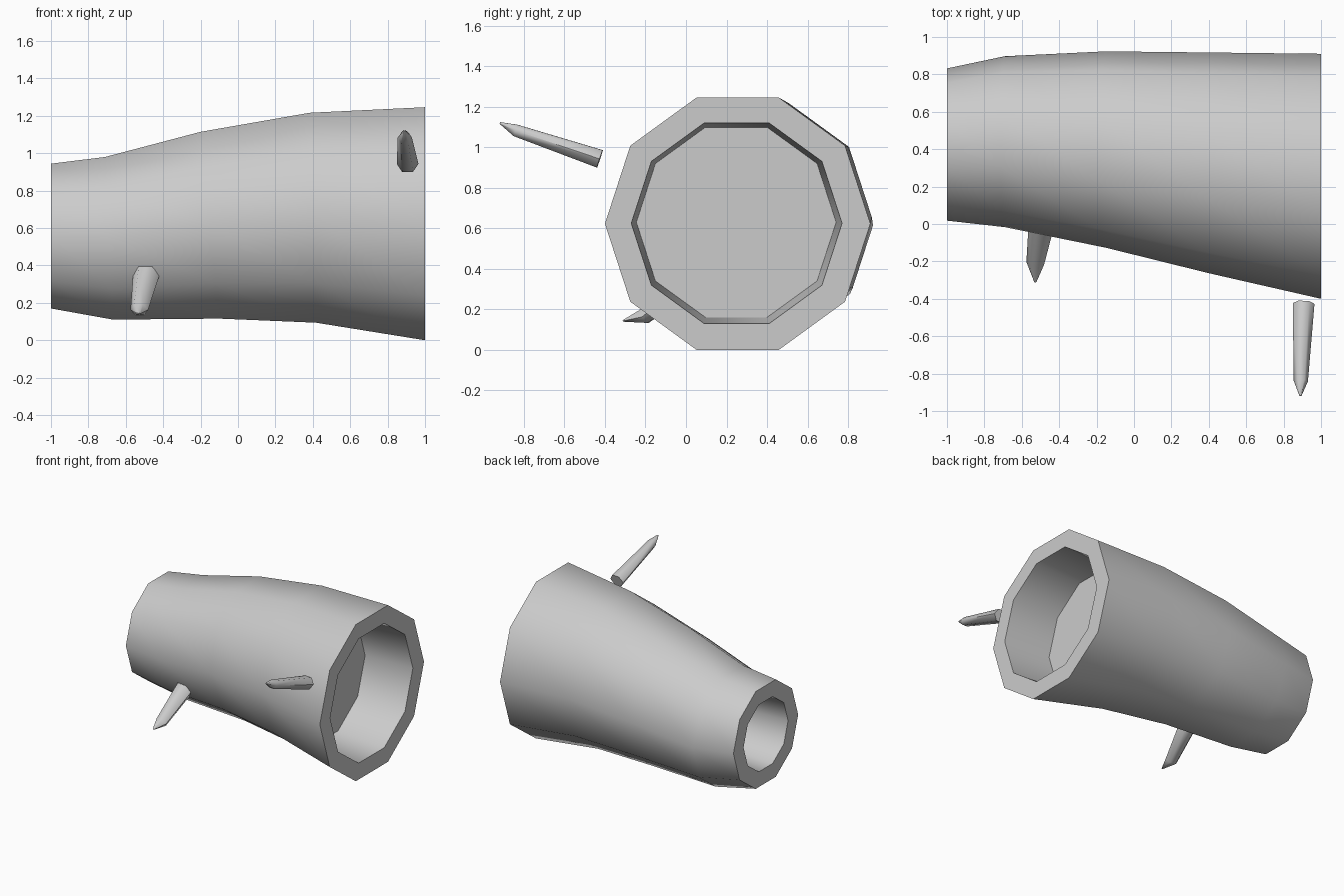
import bpy, bmesh, math
from mathutils import Vector

cube = bpy.data.objects.get("Cube")
if cube:
    bpy.data.objects.remove(cube, do_unlink=True)

grey = bpy.data.materials.new("plain grey")
grey.use_nodes = True
grey.diffuse_color = (0.6, 0.6, 0.6, 1)
grey.node_tree.nodes["Principled BSDF"].inputs["Base Color"].default_value = (0.6, 0.6, 0.6, 1)


def loft(name, rings, angle):
    """Skin a list of point rings, cap both ends and smooth below the angle."""
    bm = bmesh.new()
    loops = [[bm.verts.new(p) for p in ring] for ring in rings]
    n = len(loops[0])
    for a, b in zip(loops, loops[1:]):
        for i in range(n):
            j = (i + 1) % n
            bm.faces.new((a[i], a[j], b[j], b[i]))
    bm.faces.new(loops[0])
    bm.faces.new(loops[-1])
    bmesh.ops.recalc_face_normals(bm, faces=bm.faces)
    mesh = bpy.data.meshes.new(name)
    bm.to_mesh(mesh)
    bm.free()
    mesh.materials.append(grey)
    obj = bpy.data.objects.new(name, mesh)
    bpy.context.collection.objects.link(obj)
    bpy.ops.object.select_all(action="DESELECT")
    obj.select_set(True)
    bpy.context.view_layer.objects.active = obj
    bpy.ops.object.shade_smooth_by_angle(angle=math.radians(angle))
    return obj


def log_ring(x, y, z, r, tilt=0.0, sides=10):
    """Ring across the trunk; tilt leans it along x with height."""
    turns = [2 * math.pi * i / sides for i in range(sides)]
    return [(x + tilt * r * math.sin(t), y + r * math.cos(t), z + r * math.sin(t))
            for t in turns]


def branch(name, base, end, tip, base_r, end_r, sides=6):
    """Tapered stub with a slanted pointed end."""
    base, end, tip = Vector(base), Vector(end), Vector(tip)
    axis = (end - base).normalized()
    u = axis.cross(Vector((0, 0, 1))).normalized()
    v = u.cross(axis)
    rings = []
    for c, r in ((base, base_r), (end, end_r), (tip, 0.006)):
        rings.append([c + u * r * math.cos(2 * math.pi * i / sides)
                      + v * r * 0.9 * math.sin(2 * math.pi * i / sides)
                      for i in range(sides)])
    return loft(name, rings, 65)


# Hollow trunk: narrow socket, outer bark, wide socket
loft("hollow_log", [
    log_ring(-0.55, 0.43, 0.56, 0.26),
    log_ring(-1.0, 0.425, 0.557, 0.28),
    log_ring(-1.0, 0.425, 0.557, 0.407),
    log_ring(-0.69, 0.44, 0.545, 0.457, -0.05),
    log_ring(-0.15, 0.398, 0.615, 0.525, -0.1),
    log_ring(0.4, 0.327, 0.655, 0.59, -0.03),
    log_ring(1.0, 0.255, 0.623, 0.655),
    log_ring(1.0, 0.25, 0.625, 0.52),
    log_ring(0.6, 0.248, 0.63, 0.493),
], 40)

# Broken branch stubs
branch("upper_branch", (0.907, -0.425, 0.943), (0.892, -0.84, 1.083),
       (0.89, -0.918, 1.12), 0.058, 0.038)
branch("lower_branch", (-0.49, 0.03, 0.35), (-0.528, -0.21, 0.163),
       (-0.528, -0.31, 0.143), 0.072, 0.048)
